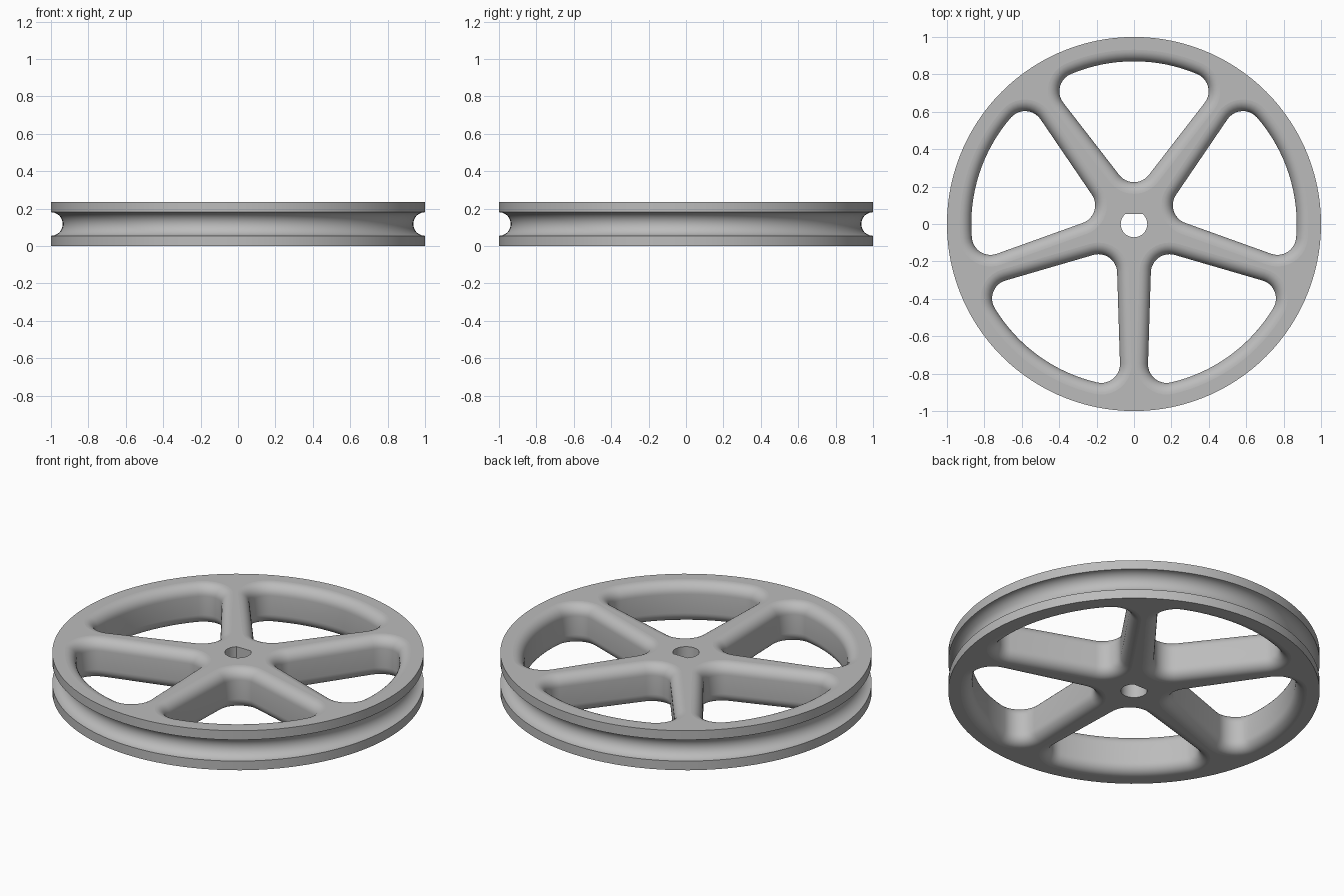
import bpy, bmesh
from math import sin, cos, pi, radians, asin, atan2, sqrt
from mathutils import Vector

cube = bpy.data.objects.get("Cube")
if cube:
    bpy.data.objects.remove(cube)

HEIGHT = 0.235
MID = HEIGHT / 2
GROOVE = 0.063      # groove radius
FILLET = 0.062      # rounding of window edges
CORNER = 0.1        # window corner radius
RIM_IN = 0.87       # inner radius of rim
SPOKES = 5

bm = bmesh.new()


def loft(rings):
    """Bridge closed rings of points; return the edges of the first and last ring."""
    rows = [[bm.verts.new(p) for p in ring] for ring in rings]
    n = len(rows[0])
    for a, b in zip(rows, rows[1:]):
        for i in range(n):
            j = (i + 1) % n
            bm.faces.new((a[i], a[j], b[j], b[i])).smooth = True
    return [[bm.edges.get((r[i], r[(i + 1) % n])) for i in range(n)]
            for r in (rows[0], rows[-1])]


def polar(r, a):
    return Vector((r * cos(a), r * sin(a)))


def arc(a, b, n):
    return [a + (b - a) * i / n for i in range(n + 1)]


def window_outline():
    """Core points with outward normals for the window centred on +y."""
    half = pi / SPOKES
    apex = Vector((0, (0.09 + CORNER) / sin(half)))
    core_r = RIM_IN - CORNER
    a1 = pi / 2 - half + asin((0.075 + CORNER) / core_r)
    right = polar(core_r, a1)
    left = Vector((-right.x, right.y))
    edge = right - apex
    side = atan2(-edge.x, edge.y)       # normal angle of the right spoke side
    pts = [(apex, polar(1, a)) for a in arc(-pi - side, side, 12)]
    pts += [(right, polar(1, a)) for a in arc(side, a1, 10)]
    pts += [(polar(core_r, a), polar(1, a)) for a in arc(a1, pi - a1, 16)[1:-1]]
    pts += [(left, polar(1, a)) for a in arc(pi - a1, pi - side, 10)]
    return pts


bottom, top = [], []


def add_wall(rings):
    low, high = loft(rings)
    bottom.extend(low)
    top.extend(high)


# Outer rim with half-round belt groove
SEG = 120
rim = [(1, 0)]
rim += [(1 - GROOVE * sin(t), MID - GROOVE * cos(t)) for t in arc(0, pi, 16)]
rim += [(1, HEIGHT)]
add_wall([[(*polar(r, 2 * pi * i / SEG), z) for i in range(SEG)] for r, z in rim])

# Windows between the spokes, rounded over at top and bottom
edge = [(CORNER + FILLET * (1 - sin(t)), FILLET * (1 - cos(t))) for t in arc(0, pi / 2, 8)]
profile = edge + [(o, HEIGHT - z) for o, z in reversed(edge)]
outline = window_outline()
for k in range(SPOKES):
    turn = 2 * pi * k / SPOKES
    rings = []
    for off, z in profile:
        ring = []
        for p, n in outline:
            q = p + n * off
            ring.append((q.x * cos(turn) - q.y * sin(turn),
                         q.x * sin(turn) + q.y * cos(turn), z))
        rings.append(ring)
    add_wall(rings)

# D-shaped shaft bore
BORE, FLAT = 0.071, 0.054
f = asin(FLAT / BORE)
bore = [polar(BORE, a) for a in arc(pi - f, 2 * pi + f, 32)]
add_wall([[(*p, z) for p in bore] for z in (0, HEIGHT)])

# Flat top and bottom faces around the openings
for edges, up in ((bottom, -1), (top, 1)):
    made = bmesh.ops.triangle_fill(bm, edges=edges, use_beauty=True, normal=(0, 0, up))
    for g in made["geom"]:
        if isinstance(g, bmesh.types.BMFace):
            g.smooth = False
bmesh.ops.recalc_face_normals(bm, faces=bm.faces)

# Sharp creases
for e in bm.edges:
    e.smooth = len(e.link_faces) == 2 and e.calc_face_angle(0) < radians(30)

mesh = bpy.data.meshes.new("pulley_wheel")
bm.to_mesh(mesh)
bm.free()
wheel = bpy.data.objects.new("pulley_wheel", mesh)
bpy.context.collection.objects.link(wheel)

# Grey material
grey = bpy.data.materials.new("plain grey")
grey.use_nodes = True
colour = (0.5, 0.5, 0.5, 1)
grey.diffuse_color = colour
grey.node_tree.nodes["Principled BSDF"].inputs["Base Color"].default_value = colour
mesh.materials.append(grey)
